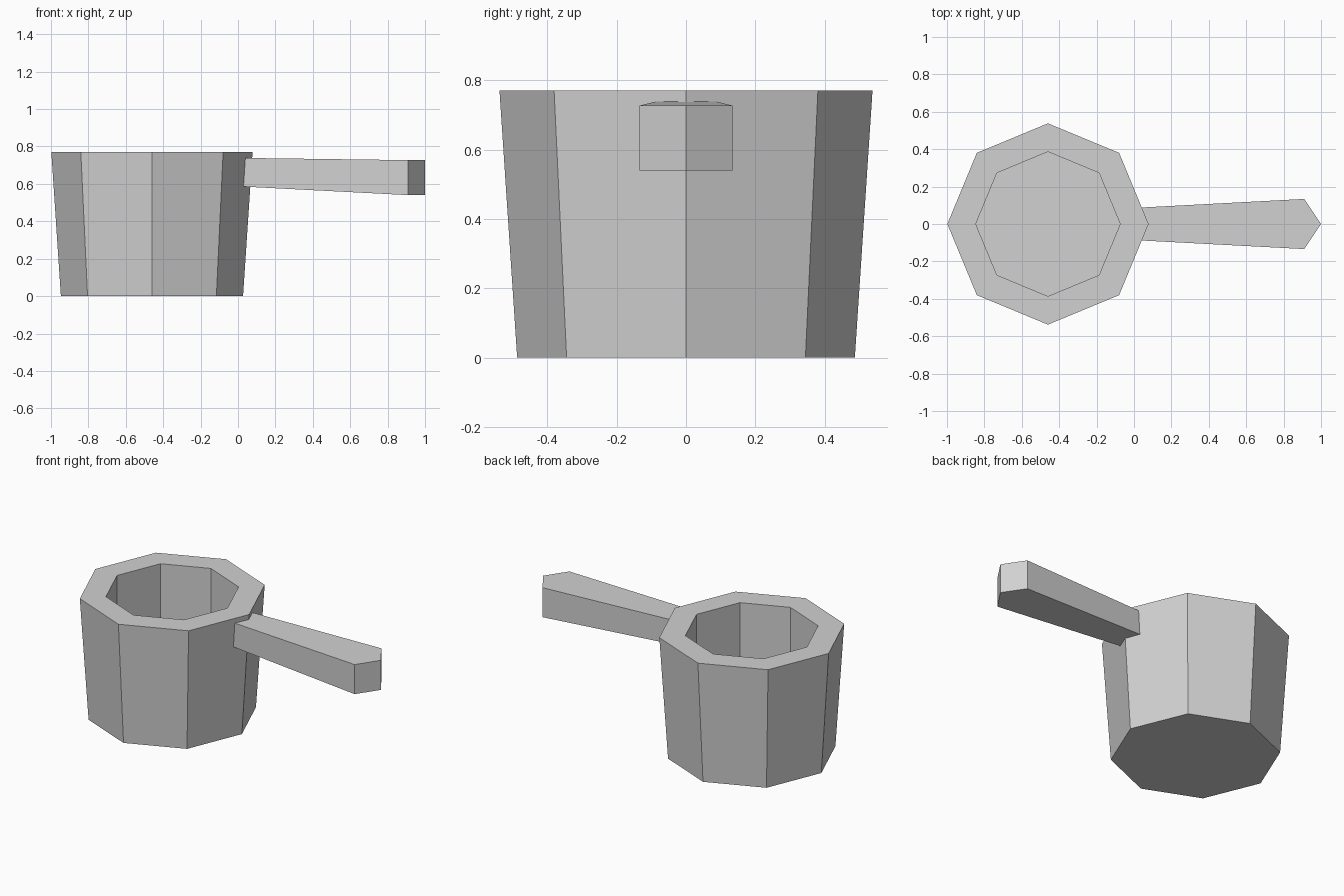
import bpy
import bmesh
from math import cos, sin, tau

cube = bpy.data.objects.get("Cube")
if cube:
    bpy.data.objects.remove(cube)

SIDES = 8
CENTRE_X = -0.46
HEIGHT = 0.77

grey = bpy.data.materials.new("light grey")
grey.use_nodes = True
colour = (0.64, 0.64, 0.64, 1)
grey.diffuse_color = colour
grey.node_tree.nodes["Principled BSDF"].inputs["Base Color"].default_value = colour


def loft(name, rings):
    """Join equal-length rings of points with quads and cap both ends."""
    bm = bmesh.new()
    loops = [[bm.verts.new(p) for p in ring] for ring in rings]
    for a, b in zip(loops, loops[1:]):
        n = len(a)
        for i in range(n):
            j = (i + 1) % n
            bm.faces.new((a[i], a[j], b[j], b[i]))
    bm.faces.new(loops[0][::-1])
    bm.faces.new(loops[-1])
    bmesh.ops.recalc_face_normals(bm, faces=bm.faces)
    mesh = bpy.data.meshes.new(name)
    bm.to_mesh(mesh)
    bm.free()
    mesh.materials.append(grey)
    obj = bpy.data.objects.new(name, mesh)
    bpy.context.collection.objects.link(obj)
    return obj


def octagon(radius, z):
    angles = [tau * i / SIDES for i in range(SIDES)]
    return [(CENTRE_X + radius * cos(a), radius * sin(a), z) for a in angles]


# Tapered cup with a thick rim and straight inner walls
loft("cup", [
    octagon(0.487, 0),
    octagon(0.538, HEIGHT),
    octagon(0.386, HEIGHT),
    octagon(0.386, 0.1),
])


# Handle that widens outward and ends in a point; its root sits in the wall
def handle_outline(root_z, end_z):
    return [(0.0, -0.086, root_z), (0.91, -0.134, end_z), (1.0, 0, end_z),
            (0.91, 0.134, end_z), (0.0, 0.086, root_z)]


loft("handle", [handle_outline(0.587, 0.54), handle_outline(0.739, 0.727)])
